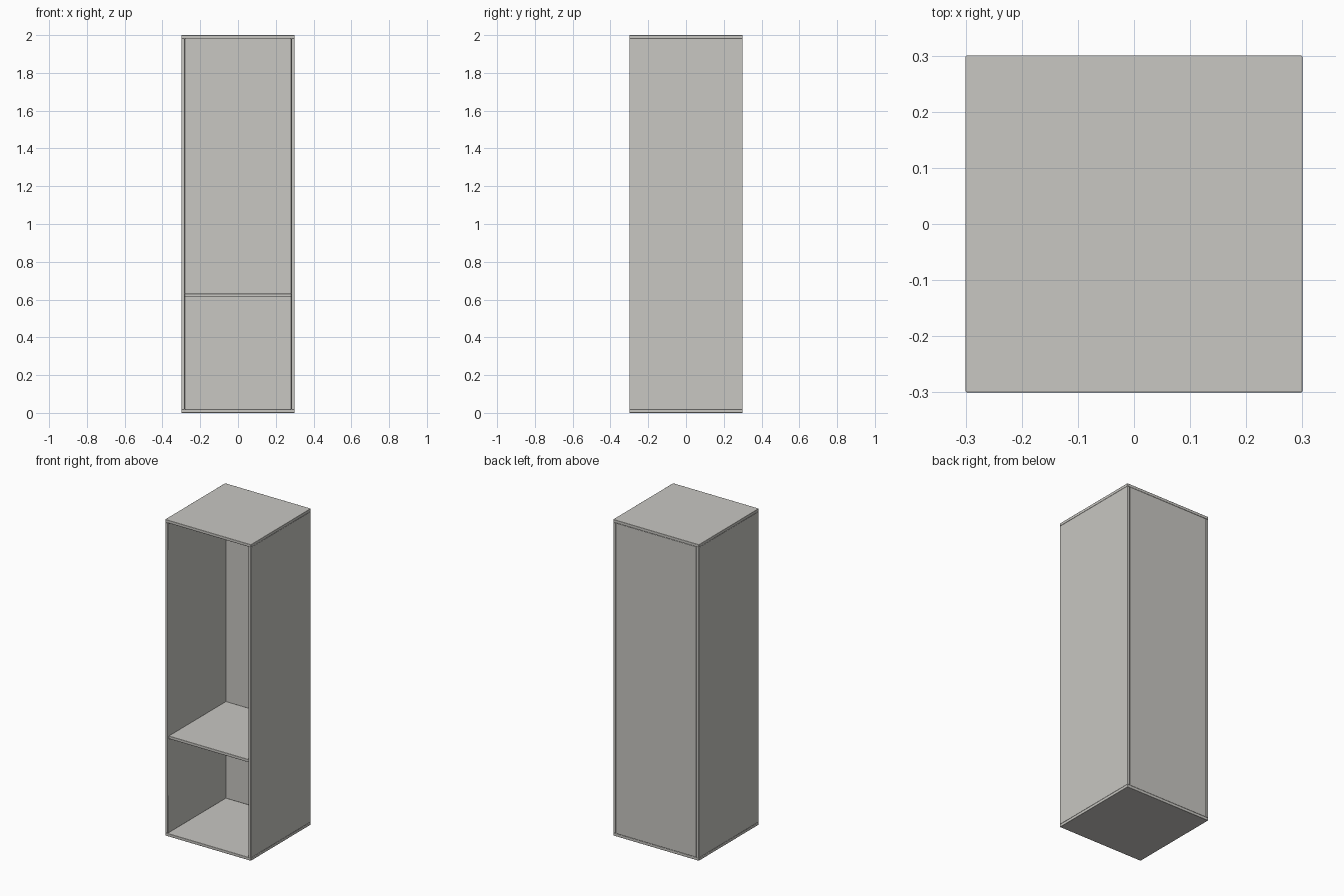
import bpy

if "Cube" in bpy.data.objects:
    bpy.data.objects.remove(bpy.data.objects["Cube"], do_unlink=True)

WIDTH, DEPTH, HEIGHT = 0.6, 0.6, 2.0
T = 0.018          # board thickness
BEVEL = 0.002      # softened board edges
SHELF_Z = 0.613    # underside of the shelf
SHELF_SETBACK = 0.01

board_colour = bpy.data.materials.new("warm_light_grey")
board_colour.use_nodes = True
colour = (0.58, 0.57, 0.54, 1)
board_colour.diffuse_color = colour
board_colour.node_tree.nodes["Principled BSDF"].inputs["Base Color"].default_value = colour


def board(name, low, high):
    """Bevelled board between two opposite corners."""
    centre = [(a + b) / 2 for a, b in zip(low, high)]
    bpy.ops.mesh.primitive_cube_add(size=1, location=centre)
    obj = bpy.context.object
    obj.name = name
    obj.scale = [b - a for a, b in zip(low, high)]
    bpy.ops.object.transform_apply(location=False, rotation=False, scale=True)
    obj.data.materials.append(board_colour)
    bevel = obj.modifiers.new("soft_edges", 'BEVEL')
    bevel.width = BEVEL
    bevel.segments = 2
    bpy.ops.object.shade_smooth_by_angle()
    return obj


X, Y = WIDTH / 2, DEPTH / 2

# Full-size top and bottom boards
board("bottom_panel", (-X, -Y, 0), (X, Y, T))
board("top_panel", (-X, -Y, HEIGHT - T), (X, Y, HEIGHT))

# Side boards between them
board("right_side", (-X, -Y, T), (-X + T, Y, HEIGHT - T))
board("left_side", (X - T, -Y, T), (X, Y, HEIGHT - T))

# Back board and shelf set between the sides
board("back_panel", (-X + T, Y - T, T), (X - T, Y, HEIGHT - T))
board("shelf", (-X + T, -Y + SHELF_SETBACK, SHELF_Z), (X - T, Y - T, SHELF_Z + T))
